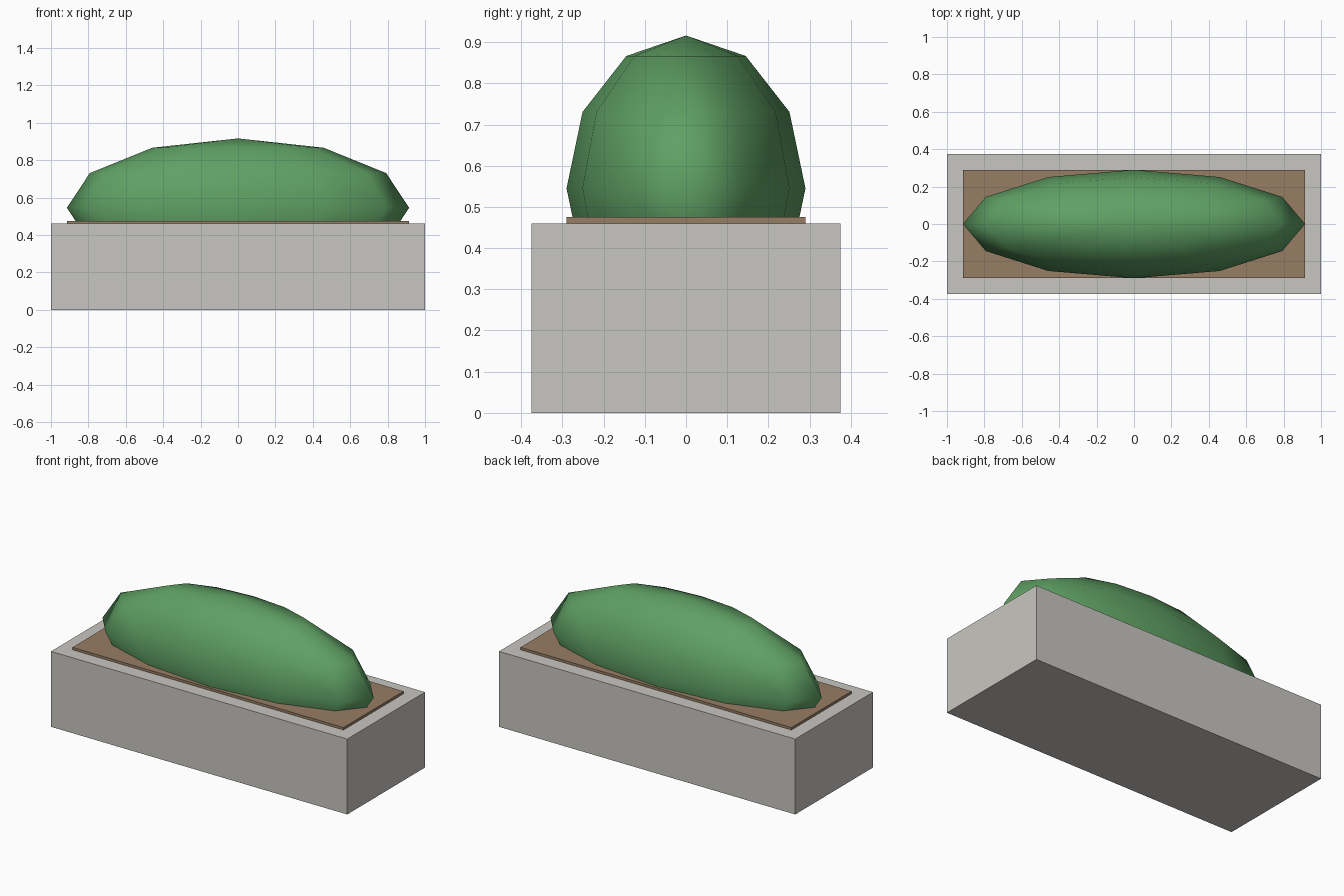
import bpy

if "Cube" in bpy.data.objects:
    bpy.data.objects.remove(bpy.data.objects["Cube"])


def material(name, color):
    m = bpy.data.materials.new(name)
    m.diffuse_color = (*color, 1)
    m.use_nodes = True
    m.node_tree.nodes["Principled BSDF"].inputs["Base Color"].default_value = m.diffuse_color
    return m


def finish(name, size, center, mat):
    ob = bpy.context.object
    ob.name = name
    ob.location = center
    ob.scale = size
    bpy.ops.object.transform_apply(location=True, rotation=False, scale=True)
    ob.data.materials.append(mat)
    return ob


def box(name, size, center, mat):
    bpy.ops.mesh.primitive_cube_add(size=1)
    return finish(name, size, center, mat)


stone = material("pale_stone", (0.578, 0.565, 0.533))
earth = material("brown_soil", (0.305, 0.205, 0.127))
leaf = material("leaf_green", (0.114, 0.352, 0.127))

# Planter trough and the soil slab set into its top
box("planter", (2.0, 0.75, 0.46), (0, 0, 0.23), stone)
box("soil", (1.83, 0.58, 0.03), (0, 0, 0.46), earth)

# Rounded shrub: a stretched low-poly sphere partly sunk in the planter
bpy.ops.mesh.primitive_uv_sphere_add(segments=12, ring_count=6, radius=1)
finish("shrub", (0.915, 0.29, 0.371), (0, 0, 0.545), leaf)
bpy.ops.object.shade_smooth()
